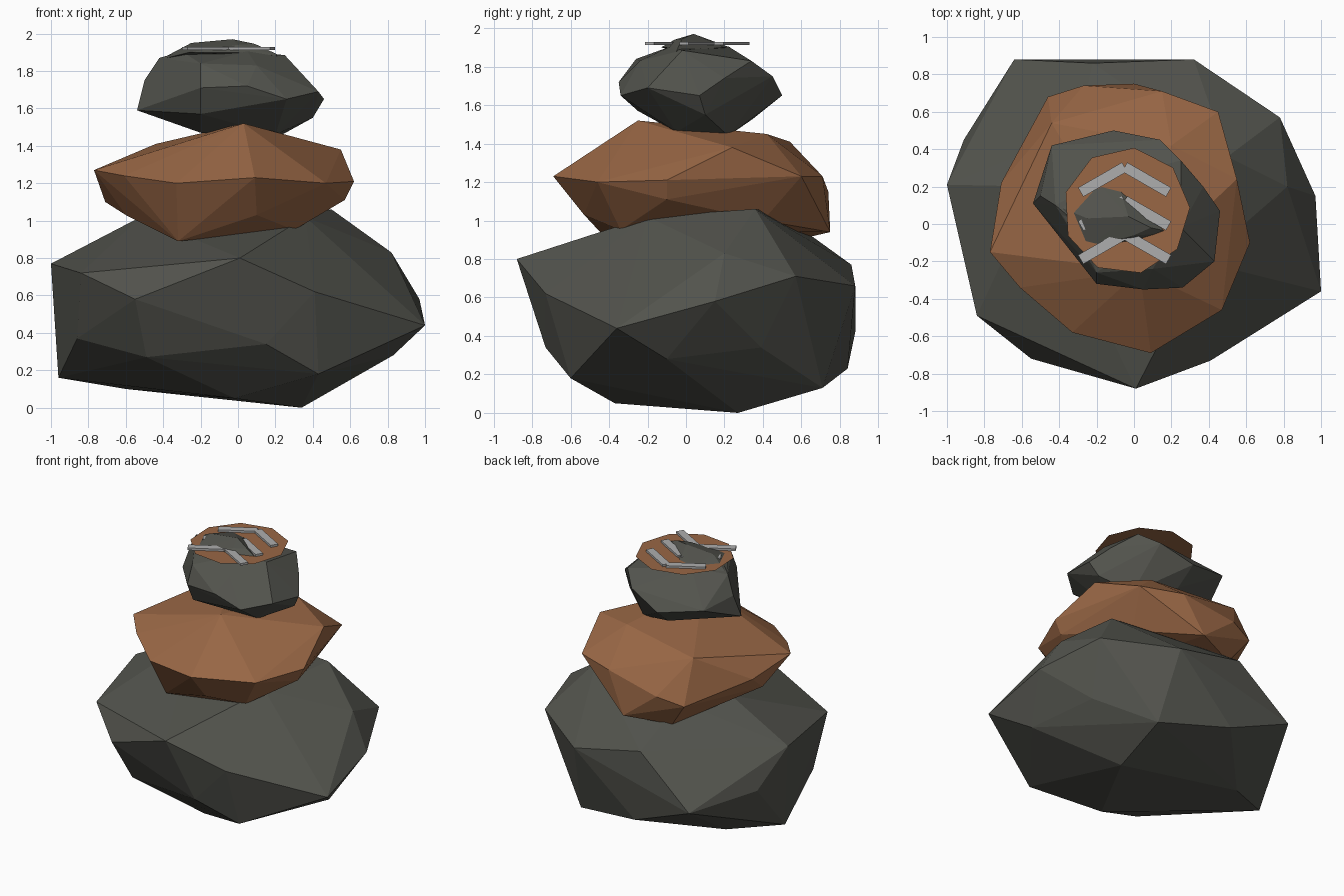
import bpy, bmesh, math
from mathutils import Vector


def material(name, r, g, b):
    m = bpy.data.materials.new(name)
    m.diffuse_color = (r, g, b, 1)
    return m


GREY = material("dark grey stone", 0.085, 0.087, 0.074)
RUST = material("rust brown stone", 0.32, 0.136, 0.06)
PALE = material("pale grey marking", 0.42, 0.42, 0.42)


def finish(bm, name, mat):
    mesh = bpy.data.meshes.new(name)
    bm.to_mesh(mesh)
    bm.free()
    mesh.materials.append(mat)
    obj = bpy.data.objects.new(name, mesh)
    bpy.context.collection.objects.link(obj)


def boulder(name, mat, *sections):
    """Faceted stone: a skin stretched over a few rough cross-sections."""
    bm = bmesh.new()
    for section in sections:
        for p in section:
            bm.verts.new(p)
    res = bmesh.ops.convex_hull(bm, input=bm.verts[:])
    junk = {v for v in res["geom_interior"] + res["geom_unused"]
            if isinstance(v, bmesh.types.BMVert)}
    bmesh.ops.delete(bm, geom=list(junk), context='VERTS')
    bmesh.ops.recalc_face_normals(bm, faces=bm.faces[:])
    finish(bm, name, mat)


# Large base stone
boulder("base_stone", GREY,
        # underside
        [(0.34, 0.27, 0), (-0.02, -0.37, 0.05), (-0.6, 0.38, 0.10), (-0.96, 0.19, 0.16),
         (0.38, 0.71, 0.13), (-0.16, 0.84, 0.23), (0.43, -0.6, 0.18)],
        # waist
        [(0.83, -0.1, 0.28), (0.7, 0.39, 0.34), (1.0, -0.36, 0.44), (0.97, 0.15, 0.58),
         (0.15, -0.73, 0.34), (-0.49, -0.56, 0.27), (-0.86, -0.29, 0.37),
         (0.41, -0.73, 0.62), (-0.55, -0.72, 0.58), (-0.64, 0.88, 0.42), (-0.91, 0.45, 0.5)],
        # shoulder
        [(0.01, -0.88, 0.80), (-0.84, -0.49, 0.72), (-1.0, 0.21, 0.77), (-0.22, 0.86, 0.77),
         (0.32, 0.88, 0.66), (0.78, 0.57, 0.71), (0.82, 0.2, 0.83)],
        # crown
        [(0.5, 0.36, 1.06), (0.36, -0.2, 1.02), (-0.52, 0.2, 1.02), (-0.3, 0.5, 1.03)])

# Middle stone
boulder("middle_stone", RUST,
        [(-0.32, -0.4, 0.89), (-0.32, 0.62, 0.91), (0.3, -0.34, 0.95), (0.0, 0.75, 0.94),
         (0.1, -0.53, 1.03), (-0.6, -0.1, 1.03), (-0.71, 0.1, 1.10), (0.57, -0.1, 1.11),
         (0.35, 0.4, 1.0)],
        [(0.09, -0.69, 1.23), (0.47, -0.46, 1.20), (0.62, -0.10, 1.21), (0.45, 0.6, 1.23),
         (0.15, 0.71, 1.23), (-0.27, 0.74, 1.15), (-0.46, 0.68, 1.1), (-0.71, 0.22, 1.2),
         (-0.77, -0.15, 1.27), (-0.61, -0.34, 1.24), (-0.33, -0.58, 1.20)],
        [(0.03, -0.25, 1.52), (0.55, 0.24, 1.38), (0.2, 0.42, 1.45), (-0.44, 0.54, 1.41)])

# Small top stone
boulder("top_stone", GREY,
        [(0.2, 0.22, 1.44), (-0.2, -0.02, 1.47), (0.2, -0.05, 1.46), (-0.2, -0.25, 1.57),
         (0.4, 0.1, 1.55), (-0.1, 0.35, 1.53), (-0.54, 0.11, 1.59)],
        [(0.46, 0.07, 1.65), (0.37, 0.2, 1.74), (0.43, -0.2, 1.69), (0.26, -0.34, 1.65),
         (0.05, -0.35, 1.72), (-0.2, -0.32, 1.71), (-0.5, 0.15, 1.75), (-0.44, 0.42, 1.72),
         (-0.11, 0.5, 1.65), (0.14, 0.45, 1.75)],
        [(0.25, 0.34, 1.83), (-0.2, -0.26, 1.84), (0.1, -0.24, 1.83), (-0.42, 0.1, 1.87),
         (0.25, -0.02, 1.885), (-0.2, 0.22, 1.905), (-0.3, 0.0, 1.905), (0.05, -0.08, 1.905)])

# Ridge of the top stone, poking through the cap
boulder("top_stone_ridge", GREY,
        [(-0.42, 0.1, 1.86), (-0.2, 0.23, 1.9), (-0.08, 0.2, 1.9), (0.23, -0.05, 1.88),
         (0.0, -0.1, 1.9), (-0.26, -0.13, 1.9)],
        [(-0.25, 0.03, 1.95), (-0.03, 0.04, 1.97), (0.09, -0.02, 1.945), (0.0, -0.06, 1.94)])

# Thin nine-sided cap lying across the top stone
bm = bmesh.new()
bm.faces.new([bm.verts.new((-0.04 + 0.34 * math.cos(a), 0.07 + 0.34 * math.sin(a), 1.912))
              for a in (math.radians(83 + 40 * i) for i in range(9))])
finish(bm, "top_cap", RUST)


# Bent bars on the cap
def bent_bar(name, y, rise=0.135, half=0.235, width=0.056, z=1.912, thick=0.016):
    bm = bmesh.new()
    for side in (-1, 1):
        a, b = Vector((-0.05, y + rise, z)), Vector((-0.05 + side * half, y, z))
        d = (b - a).normalized()
        n = Vector((-d.y, d.x, 0)) * width / 2
        f = bm.faces.new([bm.verts.new(p) for p in (a + n, a - n, b - n, b + n)])
        ext = bmesh.ops.extrude_face_region(bm, geom=[f])["geom"]
        bmesh.ops.translate(bm, vec=(0, 0, thick),
                            verts=[v for v in ext if isinstance(v, bmesh.types.BMVert)])
    bmesh.ops.recalc_face_normals(bm, faces=bm.faces[:])
    finish(bm, name, PALE)


for label, y in (("front", -0.19), ("middle", -0.01), ("back", 0.17)):
    bent_bar(label + "_bent_bar", y)
